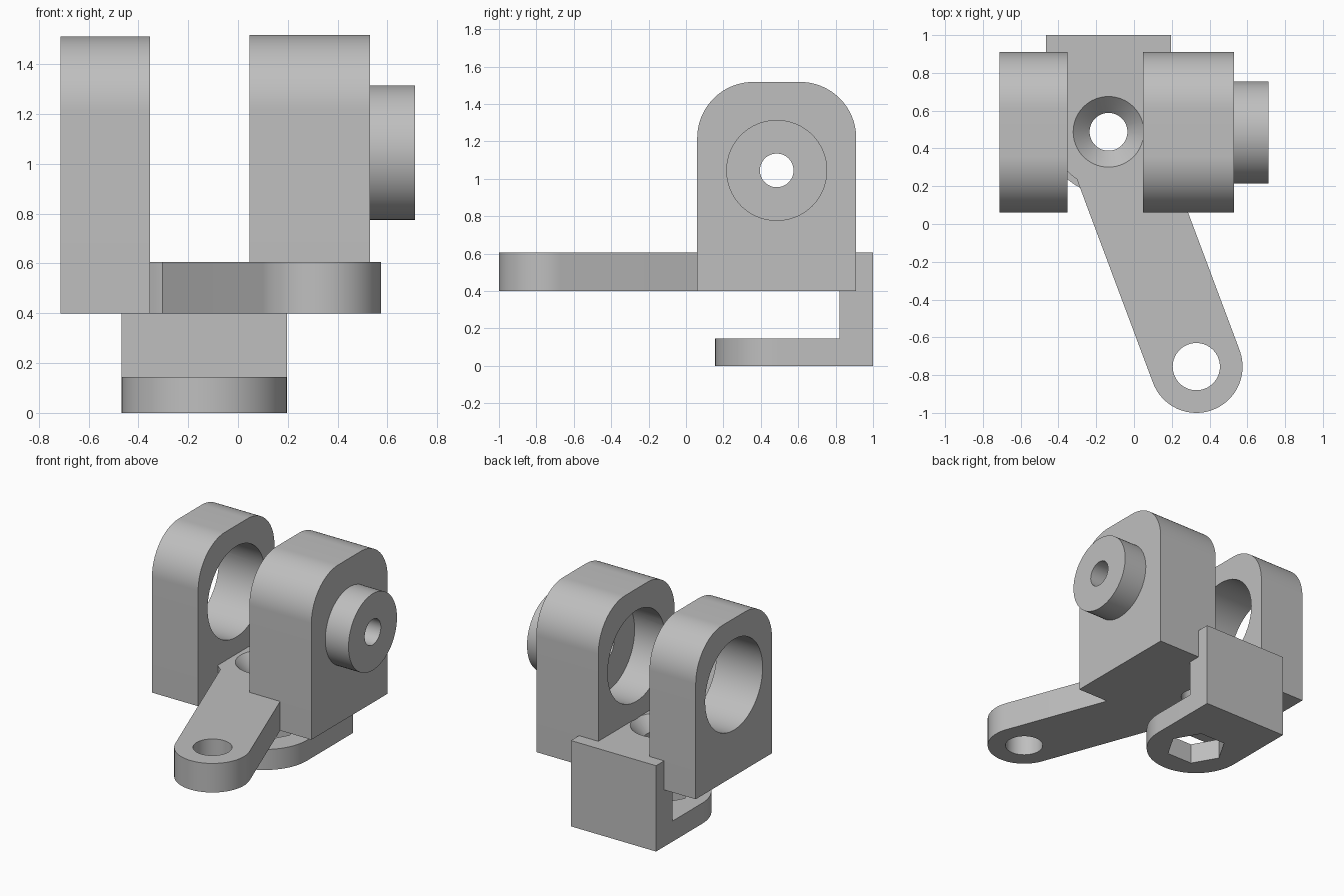
import bpy
import bmesh
from math import atan2, cos, sin, pi, radians
from mathutils import Vector

cube = bpy.data.objects.get("Cube")
if cube:
    bpy.data.objects.remove(cube, do_unlink=True)

grey = bpy.data.materials.new("plain grey")
grey.use_nodes = True
colour = (0.52, 0.52, 0.52, 1)
grey.diffuse_color = colour
grey.node_tree.nodes["Principled BSDF"].inputs["Base Color"].default_value = colour


def arc(centre, r, start=0, end=360, n=64):
    """Points along an arc; a full circle leaves out the repeated end point."""
    count = n if end - start == 360 else n + 1
    angles = [radians(start + (end - start) * i / n) for i in range(count)]
    return [(centre[0] + r * cos(a), centre[1] + r * sin(a)) for a in angles]


def loft(name, low, high, a, b, axis="z"):
    """Solid between two matching outlines at heights a and b along an axis."""
    bm = bmesh.new()

    def ring(points, w):
        return [bm.verts.new((w, u, v) if axis == "x" else (u, v, w)) for u, v in points]

    bottom, top = ring(low, a), ring(high, b)
    bm.faces.new(bottom[::-1])
    bm.faces.new(top)
    for i in range(len(bottom)):
        j = (i + 1) % len(bottom)
        bm.faces.new((bottom[i], bottom[j], top[j], top[i]))
    bmesh.ops.recalc_face_normals(bm, faces=bm.faces)
    mesh = bpy.data.meshes.new(name)
    bm.to_mesh(mesh)
    bm.free()
    mesh.materials.append(grey)
    obj = bpy.data.objects.new(name, mesh)
    bpy.context.collection.objects.link(obj)
    return obj


def prism(name, outline, a, b, axis="z"):
    return loft(name, outline, outline, a, b, axis)


def rect(x0, x1, y0, y1):
    return [(x0, y0), (x1, y0), (x1, y1), (x0, y1)]


def combine(obj, others, operation):
    """Boolean each helper into the part, then discard the helper."""
    for other in others:
        other.hide_render = True
        mod = obj.modifiers.new("cut", "BOOLEAN")
        mod.operation = operation
        mod.solver = "EXACT"
        mod.object = other
        bpy.context.view_layer.objects.active = obj
        bpy.ops.object.modifier_apply(modifier=mod.name)
        bpy.data.objects.remove(other, do_unlink=True)


def finish(obj):
    bpy.ops.object.select_all(action="DESELECT")
    obj.select_set(True)
    bpy.context.view_layer.objects.active = obj
    bpy.ops.object.shade_smooth_by_angle(angle=radians(30))


# Key positions
pivot = Vector((-0.135, 0.488))
arm_end = Vector((0.33, -0.755))
bore = (0.485, 1.045)
y0, y1, corner = 0.06, 0.91, 0.3
low, high = 0.4, 0.605


def block_outline(top):
    """Upright block seen from the side, with two rounded top corners."""
    return ([(y0, low), (y1, low)]
            + arc((y1 - corner, top - corner), corner, 0, 90, 24)
            + arc((y0 + corner, top - corner), corner, 90, 180, 24))


# Open bearing block
open_block = prism("open_bearing_block", block_outline(1.512), -0.713, -0.353, "x")
combine(open_block, [prism("bore", arc(bore, 0.32), -0.8, -0.3, "x")], "DIFFERENCE")

# Closed bearing block with collar, blind pocket and shaft hole
closed_block = prism("closed_bearing_block", block_outline(1.518), 0.047, 0.53, "x")
combine(closed_block, [prism("collar", arc(bore, 0.27), 0.45, 0.711, "x")], "UNION")
combine(closed_block, [prism("pocket", arc(bore, 0.32), 0, 0.285, "x"),
                       prism("shaft_hole", arc(bore, 0.09), 0.2, 0.8, "x")], "DIFFERENCE")

# Middle plate: slanted arm, round boss and bridge to the rear wall
along = (pivot - arm_end).normalized()
side = Vector((-along.y, along.x)) * 0.245
heading = atan2(along.y, along.x) * 180 / pi
arm_outline = arc(arm_end, 0.245, heading + 90, heading + 270, 32)
arm_outline += [tuple(pivot - side), tuple(pivot + side)]
arm = prism("pivot_arm", arm_outline, low, high)
combine(arm, [prism("boss", arc(pivot, 0.302), low, high),
              prism("bridge", rect(-0.4, 0.1, pivot.y, 0.9), low, high)], "UNION")
sink = loft("countersink", arc(pivot, 0.1), arc(pivot, 0.197), high - 0.087, high + 0.01)
combine(arm, [prism("end_hole", arc(arm_end, 0.125), 0.3, 0.7),
              prism("screw_hole", arc(pivot, 0.1), 0.3, 0.7), sink], "DIFFERENCE")

# Rear wall and rounded foot with a hexagonal nut hole
x0, x1 = -0.467, 0.197
wall = prism("rear_wall_and_foot", rect(x0, x1, 0.82, 1), 0, high)
foot_outline = arc(pivot, (x1 - x0) / 2, 180, 360, 48) + [(x1, 0.9), (x0, 0.9)]
combine(wall, [prism("foot", foot_outline, 0, 0.145)], "UNION")
combine(wall, [prism("nut_hole", arc(pivot, 0.2, n=6), -0.1, 0.2)], "DIFFERENCE")

for part in (open_block, closed_block, arm, wall):
    finish(part)
